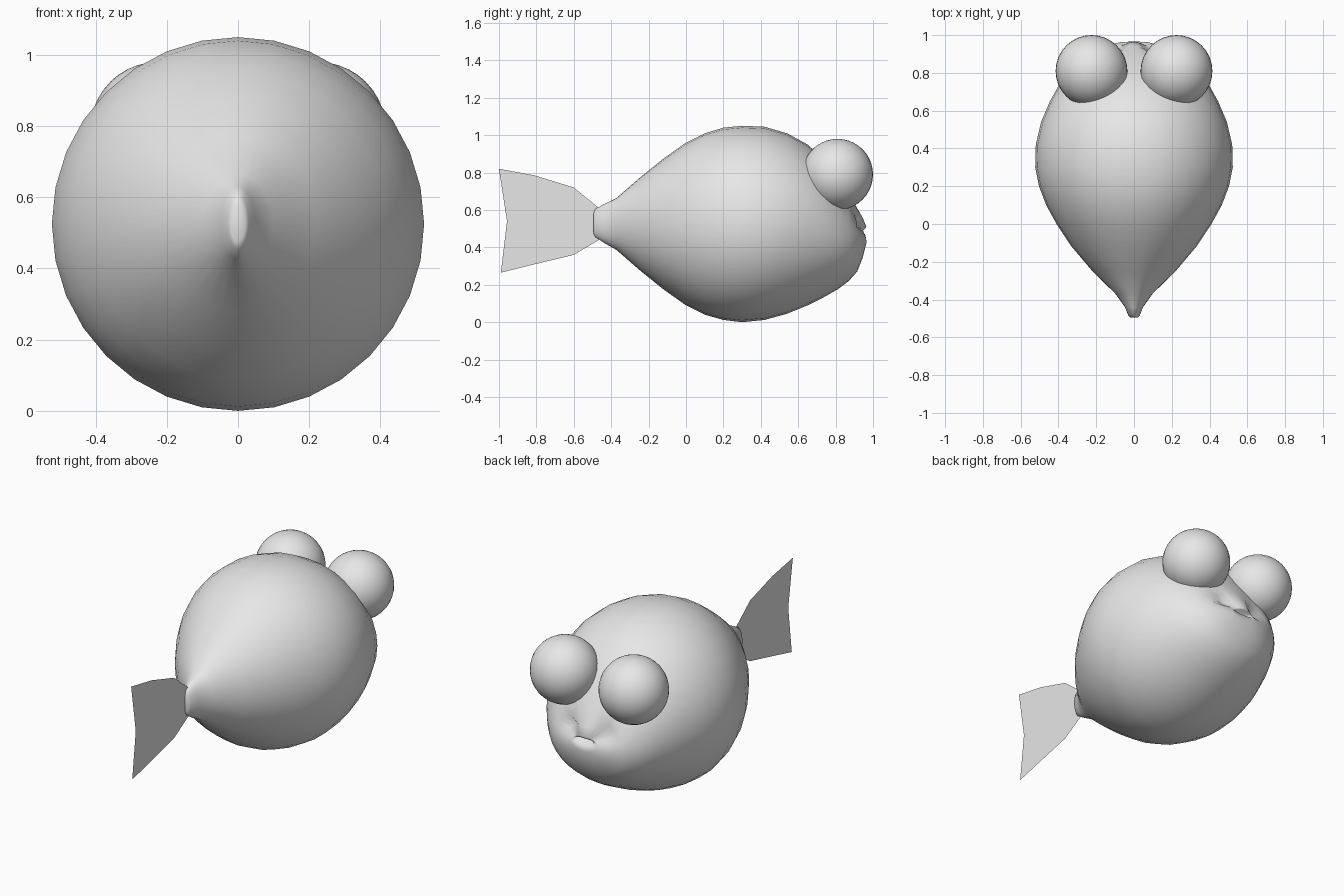
import bpy, bmesh, math

if "Cube" in bpy.data.objects:
    bpy.data.objects.remove(bpy.data.objects["Cube"])

grey = bpy.data.materials.new("plain grey")
grey.diffuse_color = (0.8, 0.8, 0.8, 1)
grey.use_nodes = True
grey.node_tree.nodes["Principled BSDF"].inputs["Base Color"].default_value = grey.diffuse_color


def finish(name, bm, smooth=True):
    mesh = bpy.data.meshes.new(name)
    bm.to_mesh(mesh)
    bm.free()
    mesh.materials.append(grey)
    for p in mesh.polygons:
        p.use_smooth = smooth
    ob = bpy.data.objects.new(name, mesh)
    bpy.context.collection.objects.link(ob)
    return ob


# Body: elliptical rings from tail to mouth (y, half width, top z, bottom z)
SIDES = 32
rings = [
    (-0.495, 0.020, 0.580, 0.475), (-0.485, 0.030, 0.605, 0.455),
    (-0.44, 0.048, 0.630, 0.425), (-0.37, 0.098, 0.665, 0.385),
    (-0.25, 0.220, 0.770, 0.280), (-0.12, 0.330, 0.875, 0.175),
    (0.00, 0.410, 0.960, 0.090), (0.10, 0.465, 1.010, 0.040),
    (0.20, 0.503, 1.040, 0.012), (0.30, 0.523, 1.050, 0.000),
    (0.42, 0.520, 1.045, 0.012), (0.54, 0.492, 1.010, 0.045),
    (0.65, 0.445, 0.950, 0.090), (0.74, 0.395, 0.870, 0.135),
    (0.81, 0.345, 0.780, 0.175), (0.87, 0.290, 0.685, 0.220),
    (0.915, 0.225, 0.610, 0.270), (0.945, 0.155, 0.560, 0.345),
    (0.965, 0.085, 0.510, 0.425), (0.960, 0.060, 0.500, 0.465),
    (0.900, 0.045, 0.500, 0.475),
]
bm = bmesh.new()
loops = []
for y, w, top, bottom in rings:
    loop = []
    for i in range(SIDES):
        a = math.tau * i / SIDES
        x = w * math.cos(a)
        z = (top + bottom) / 2 + (top - bottom) / 2 * math.sin(a)
        # Cheek hollows on both sides of the upper lip
        d2 = ((abs(x) - 0.10) / 0.05) ** 2 + ((z - 0.53) / 0.05) ** 2
        dent = 0.055 * math.exp(-d2) if y > 0.84 else 0
        loop.append(bm.verts.new((x, y - dent, z)))
    loops.append(loop)
for a, b in zip(loops, loops[1:]):
    for i in range(SIDES):
        j = (i + 1) % SIDES
        bm.faces.new((a[i], a[j], b[j], b[i]))
bm.faces.new(loops[0])
bm.faces.new(loops[-1])
bmesh.ops.recalc_face_normals(bm, faces=bm.faces)
finish("body", bm)

# Bulging eyes
for side, label in ((-1, "left"), (1, "right")):
    bm = bmesh.new()
    bmesh.ops.create_uvsphere(bm, u_segments=32, v_segments=20, radius=0.19)
    bmesh.ops.translate(bm, verts=bm.verts, vec=(side * 0.225, 0.81, 0.79))
    finish(label + "_eye", bm)

# Tail fin: a single flat sheet
upper = [(-0.44, 0.59), (-0.60, 0.72), (-0.81, 0.785), (-1.0, 0.82)]
lower = [(-0.44, 0.455), (-0.60, 0.36), (-0.80, 0.312), (-0.99, 0.265)]
middle = [(-0.44, 0.52), (-0.60, 0.54), (-0.80, 0.54), (-0.957, 0.54)]
bm = bmesh.new()
rows = [[bm.verts.new((0, y, z)) for y, z in row] for row in (lower, middle, upper)]
for a, b in zip(rows, rows[1:]):
    for i in range(3):
        bm.faces.new((a[i], b[i], b[i + 1], a[i + 1]))
bmesh.ops.recalc_face_normals(bm, faces=bm.faces)
finish("tail_fin", bm, smooth=False)
